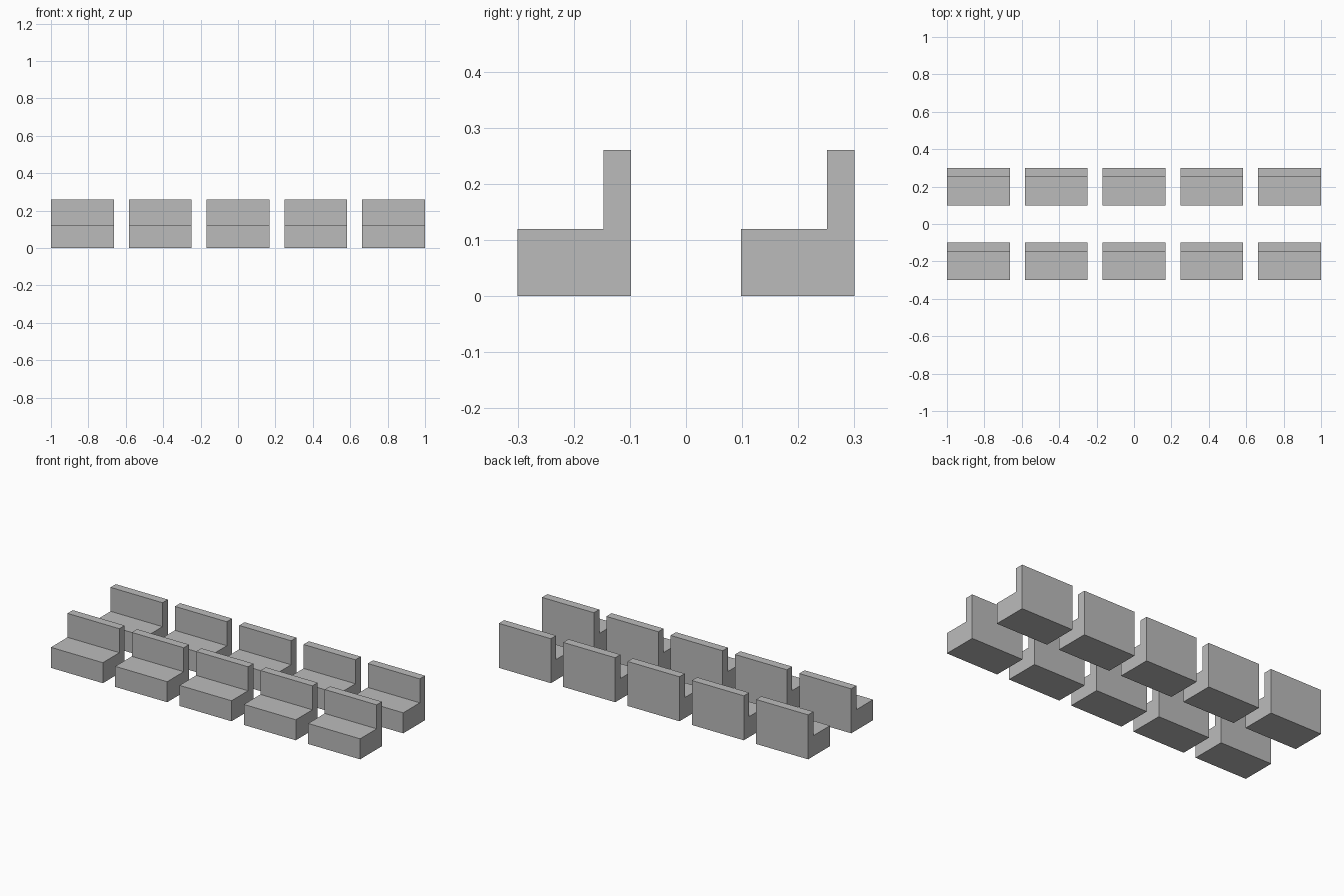
import bpy
import bmesh

cube = bpy.data.objects.get("Cube")
if cube:
    bpy.data.objects.remove(cube, do_unlink=True)

WIDTH, DEPTH = 0.336, 0.202
SEAT_HEIGHT, BACK_HEIGHT, BACK_THICKNESS = 0.12, 0.26, 0.049
COLUMNS = 5
PITCH = (2 - WIDTH) / (COLUMNS - 1)

grey = bpy.data.materials.new("plain grey")
grey.use_nodes = True
colour = (0.5, 0.5, 0.5, 1)
grey.diffuse_color = colour
grey.node_tree.nodes["Principled BSDF"].inputs["Base Color"].default_value = colour


def bench_mesh():
    """L-shaped side profile extruded across the bench width."""
    front, back = -DEPTH / 2, DEPTH / 2
    rest = back - BACK_THICKNESS
    profile = [(front, 0), (back, 0), (back, BACK_HEIGHT),
               (rest, BACK_HEIGHT), (rest, SEAT_HEIGHT), (front, SEAT_HEIGHT)]
    bm = bmesh.new()
    side = bm.faces.new([bm.verts.new((-WIDTH / 2, y, z)) for y, z in profile])
    result = bmesh.ops.extrude_face_region(bm, geom=[side], use_keep_orig=True)
    moved = [v for v in result["geom"] if isinstance(v, bmesh.types.BMVert)]
    bmesh.ops.translate(bm, verts=moved, vec=(WIDTH, 0, 0))
    bmesh.ops.recalc_face_normals(bm, faces=bm.faces)
    mesh = bpy.data.meshes.new("bench")
    bm.to_mesh(mesh)
    bm.free()
    mesh.materials.append(grey)
    return mesh


# Two rows of benches, all facing the front
mesh = bench_mesh()
for row, y in (("front", -0.3 + DEPTH / 2), ("rear", 0.3 - DEPTH / 2)):
    for i in range(COLUMNS):
        bench = bpy.data.objects.new(f"{row}_bench_{i + 1}", mesh)
        bench.location = (-1 + WIDTH / 2 + i * PITCH, y, 0)
        bpy.context.collection.objects.link(bench)
